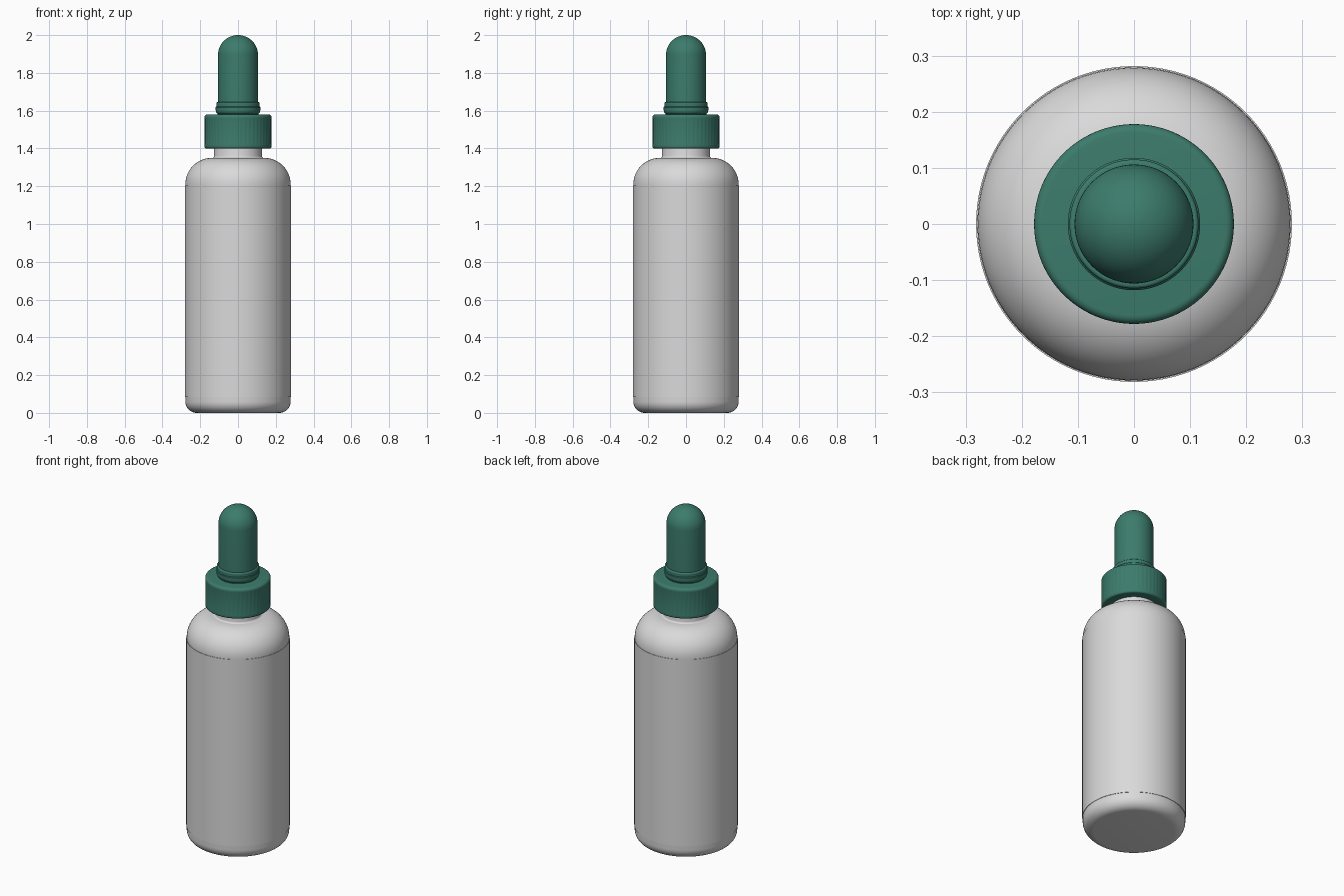
import bpy, bmesh, math

if "Cube" in bpy.data.objects:
    bpy.data.objects.remove(bpy.data.objects["Cube"], do_unlink=True)


def material(name, colour):
    mat = bpy.data.materials.new(name)
    mat.use_nodes = True
    mat.diffuse_color = (*colour, 1)
    bsdf = next(n for n in mat.node_tree.nodes if n.type == 'BSDF_PRINCIPLED')
    bsdf.inputs["Base Color"].default_value = (*colour, 1)
    return mat


def arc(cx, cz, rx, rz, start, end, steps=8):
    """Points of an elliptical arc in the (radius, height) plane, degrees."""
    angles = [math.radians(start + (end - start) * i / steps) for i in range(steps + 1)]
    return [(cx + rx * math.cos(a), cz + rz * math.sin(a)) for a in angles]


def lathe(name, profile, mat, sides=96, rib=None):
    """Turn a profile about z; rib(index, height) may lower the radius."""
    bm = bmesh.new()
    rings = []
    for r, z in profile:
        if r < 1e-5:
            rings.append([bm.verts.new((0, 0, z))])
            continue
        ring = []
        for i in range(sides):
            a = math.tau * i / sides
            rr = r - (rib(i, z) if rib else 0)
            ring.append(bm.verts.new((rr * math.cos(a), rr * math.sin(a), z)))
        rings.append(ring)
    for low, high in zip(rings, rings[1:]):
        for i in range(sides):
            j = (i + 1) % sides
            if len(low) == 1:
                bm.faces.new((low[0], high[j], high[i]))
            elif len(high) == 1:
                bm.faces.new((low[i], low[j], high[0]))
            else:
                bm.faces.new((low[i], low[j], high[j], high[i]))
    bmesh.ops.recalc_face_normals(bm, faces=bm.faces)
    mesh = bpy.data.meshes.new(name)
    bm.to_mesh(mesh)
    bm.free()
    mesh.materials.append(mat)
    obj = bpy.data.objects.new(name, mesh)
    bpy.context.collection.objects.link(obj)
    bpy.ops.object.select_all(action='DESELECT')
    obj.select_set(True)
    bpy.context.view_layer.objects.active = obj
    bpy.ops.object.shade_smooth_by_angle(angle=math.radians(35))
    return obj


white = material("bottle white", (0.70, 0.70, 0.70))
green = material("cap green", (0.045, 0.20, 0.15))

# Bottle: flat base, rounded foot, round shoulder and neck
bottle = [(0, 0)]
bottle += arc(0.219, 0.06, 0.06, 0.06, -90, 0)
bottle += arc(0.139, 1.21, 0.14, 0.14, 0, 90, 12)
bottle += arc(0.136, 1.36, 0.01, 0.01, 270, 180, 3)
bottle += [(0.126, 1.45), (0, 1.45)]
lathe("bottle", bottle, white)

# Thin plain label sleeve wrapped round the body
lathe("label", [(0.279, 0.085), (0.2815, 0.085), (0.2815, 1.205), (0.279, 1.205)], white)

# Screw cap with shallow grip ribs
cap = [(0, 1.405), (0.13, 1.40)]
cap += arc(0.168, 1.41, 0.01, 0.01, -90, 0, 4)
cap += [(0.178, 1.42), (0.178, 1.425), (0.178, 1.555), (0.178, 1.56)]
cap += arc(0.163, 1.565, 0.015, 0.015, 0, 90, 5)
cap += [(0, 1.58)]
lathe("screw_cap", cap, green, 144,
      lambda i, z: 0.0025 if i % 3 == 0 and 1.422 < z < 1.558 else 0)

# Collar under the rubber bulb
collar = [(0, 1.575), (0.108, 1.575)]
collar += arc(0.098, 1.603, 0.02, 0.023, -60, 0, 5)
collar += [(0.118, 1.618), (0.115, 1.622), (0.115, 1.638)]
collar += arc(0.109, 1.638, 0.006, 0.007, 0, 90, 4)
collar += [(0, 1.645)]
lathe("bulb_collar", collar, green)

# Rubber bulb with domed top
bulb = [(0, 1.64), (0.106, 1.64)]
bulb += arc(0, 1.895, 0.106, 0.105, 0, 90, 16)
lathe("rubber_bulb", bulb, green)
